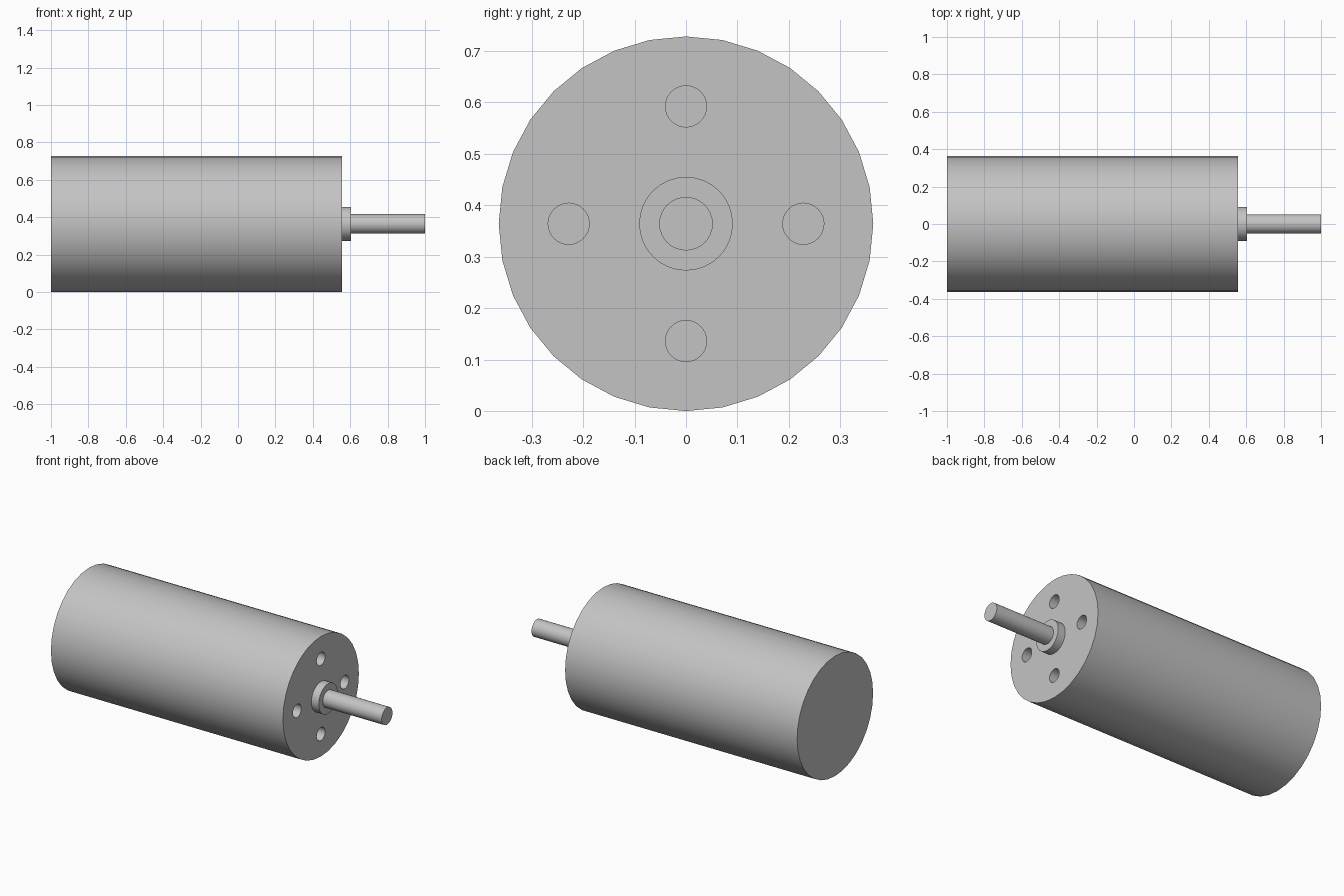
import bpy
from math import pi, sin, cos

default_cube = bpy.data.objects.get("Cube")
if default_cube:
    bpy.data.objects.remove(default_cube, do_unlink=True)

RADIUS = 0.364      # body radius, also the axis height
FACE_X = 0.556      # mounting face of the body
HOLE_DEPTH = 0.12
HOLE_CIRCLE = 0.228

metal = bpy.data.materials.new("grey metal")
metal.use_nodes = True
colour = (0.55, 0.55, 0.55, 1)
metal.diffuse_color = colour
metal.node_tree.nodes["Principled BSDF"].inputs["Base Color"].default_value = colour


def rod(name, radius, x0, x1, y=0, z=RADIUS, sides=32):
    """Cylinder lying along x from x0 to x1."""
    bpy.ops.mesh.primitive_cylinder_add(
        vertices=sides, radius=radius, depth=x1 - x0,
        location=((x0 + x1) / 2, y, z), rotation=(0, pi / 2, 0))
    obj = bpy.context.object
    obj.name = name
    obj.data.materials.append(metal)
    return obj


def smooth(obj):
    bpy.ops.object.select_all(action="DESELECT")
    obj.select_set(True)
    bpy.context.view_layer.objects.active = obj
    bpy.ops.object.shade_smooth_by_angle(angle=pi / 6)


# Motor body with four blind mounting holes
body = rod("motor_body", RADIUS, -1, FACE_X)
for i in range(4):
    angle = i * pi / 2
    cutter = rod("hole_cutter", 0.04, FACE_X - HOLE_DEPTH, FACE_X + 0.05,
                 HOLE_CIRCLE * cos(angle), RADIUS + HOLE_CIRCLE * sin(angle))
    cutter.hide_render = True
    cut = body.modifiers.new("mounting_hole", "BOOLEAN")
    cut.operation = "DIFFERENCE"
    cut.solver = "EXACT"
    cut.object = cutter
    bpy.context.view_layer.objects.active = body
    bpy.ops.object.modifier_apply(modifier=cut.name)
    bpy.data.objects.remove(cutter, do_unlink=True)
smooth(body)

# Bearing collar and output shaft
smooth(rod("bearing_collar", 0.091, FACE_X, 0.605))
smooth(rod("output_shaft", 0.052, 0.605, 1))
